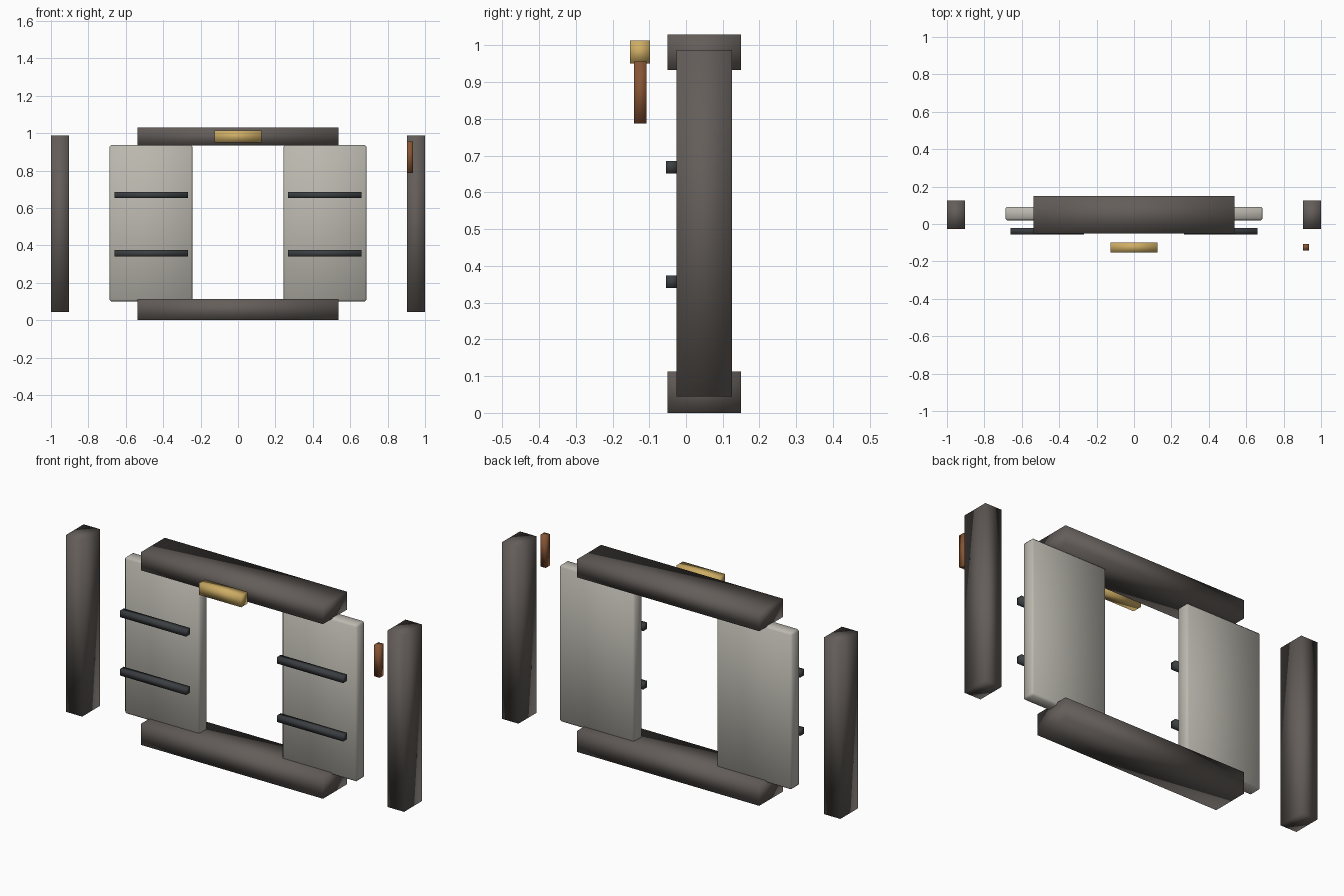
import bpy, bmesh
from mathutils import Vector

if "Cube" in bpy.data.objects:
    bpy.data.objects.remove(bpy.data.objects["Cube"])


def material(name, color):
    m = bpy.data.materials.new(name)
    m.diffuse_color = (*color, 1)
    m.use_nodes = True
    m.node_tree.nodes["Principled BSDF"].inputs["Base Color"].default_value = m.diffuse_color
    return m


DARK = material("dark_frame", (0.125, 0.11, 0.10))
STONE = material("pale_panel", (0.50, 0.48, 0.43))
IRON = material("iron", (0.045, 0.05, 0.055))
GOLD = material("gold", (0.62, 0.42, 0.13))
BROWN = material("brown", (0.24, 0.09, 0.035))


def box(name, x, y, z, mat, bevel=0.0):
    """Smooth-shaded box given by its (min, max) range on each axis."""
    lo, hi = Vector((x[0], y[0], z[0])), Vector((x[1], y[1], z[1]))
    bm = bmesh.new()
    bmesh.ops.create_cube(bm, size=1)
    for v in bm.verts:
        v.co = Vector((v.co[i] * (hi[i] - lo[i]) for i in range(3)))
    if bevel:
        bmesh.ops.bevel(bm, geom=bm.edges[:], offset=bevel, segments=1,
                        affect='EDGES')
    for f in bm.faces:
        f.smooth = True
    me = bpy.data.meshes.new(name)
    bm.to_mesh(me)
    bm.free()
    me.materials.append(mat)
    ob = bpy.data.objects.new(name, me)
    ob.location = (lo + hi) / 2
    bpy.context.collection.objects.link(ob)
    return ob


def mirrored(name, x, y, z, mat, bevel=0.0):
    """One box on each side of x = 0."""
    box(name + "_right", x, y, z, mat, bevel)
    box(name + "_left", (-x[1], -x[0]), y, z, mat, bevel)


# Frame: lintel, sill and separated side posts
box("lintel", (-0.538, 0.538), (-0.051, 0.15), (0.933, 1.03), DARK)
box("sill", (-0.538, 0.538), (-0.051, 0.15), (0.0, 0.113), DARK)
mirrored("post", (0.903, 1.0), (-0.026, 0.125), (0.044, 0.988), DARK)

# Door leaves with a slight chamfer
mirrored("door_leaf", (0.243, 0.688), (0.02, 0.092), (0.1, 0.937), STONE, 0.01)

# Iron straps floating in front of the leaves
for level, z in (("lower", (0.34, 0.374)), ("upper", (0.652, 0.686))):
    mirrored("strap_" + level, (0.268, 0.66), (-0.055, -0.022), z, IRON)

# Gold plate in front of the lintel and brown lever by the right post
box("lintel_plate", (-0.125, 0.125), (-0.152, -0.098), (0.951, 1.013), GOLD)
box("lever", (0.904, 0.936), (-0.141, -0.107), (0.787, 0.956), BROWN)
